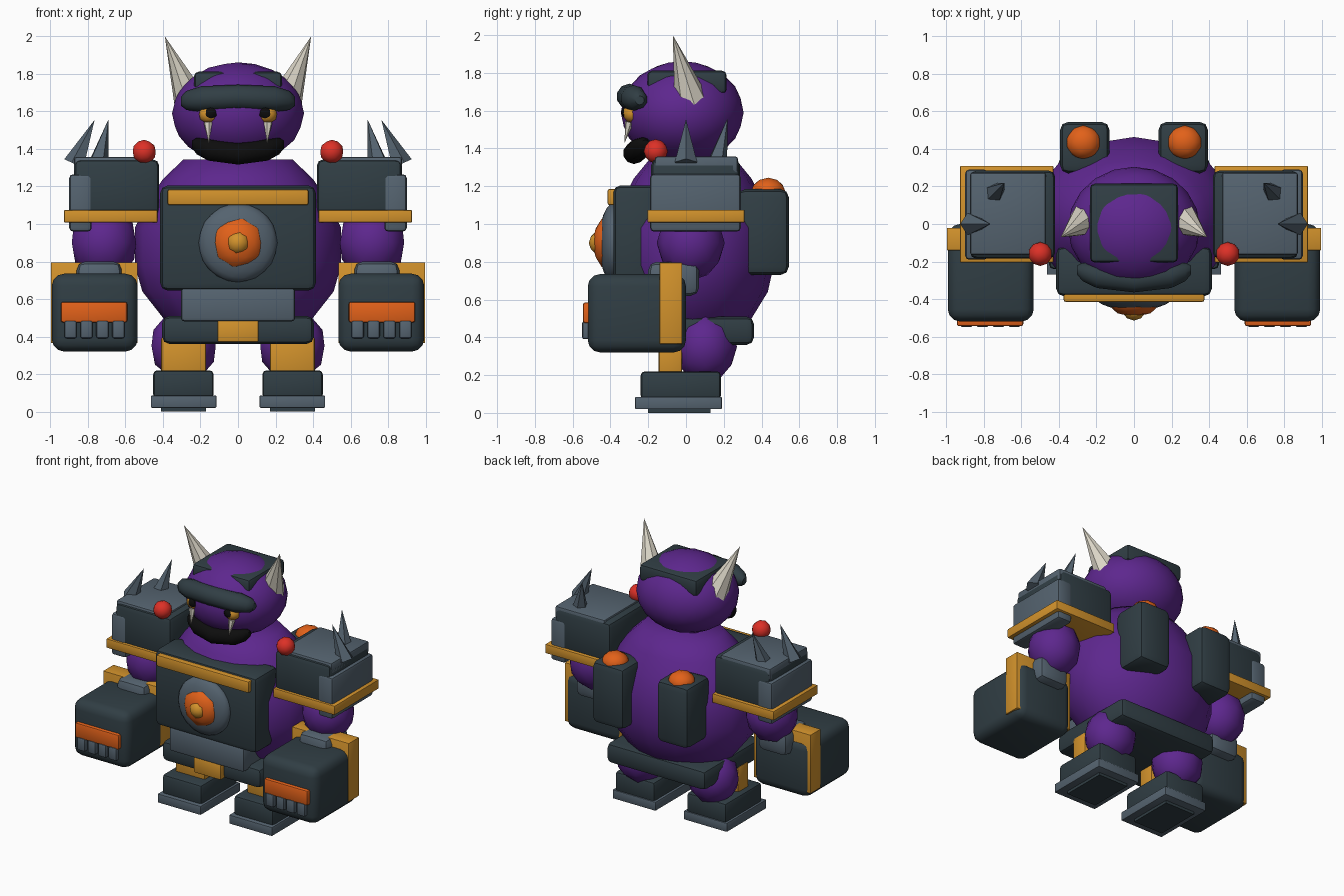
import bpy, bmesh, math
from mathutils import Matrix, Vector

cube = bpy.data.objects.get("Cube")
if cube:
    bpy.data.objects.remove(cube, do_unlink=True)


def material(name, rgb):
    m = bpy.data.materials.new(name)
    m.use_nodes = True
    m.diffuse_color = (*rgb, 1)
    bsdf = next(n for n in m.node_tree.nodes if n.type == 'BSDF_PRINCIPLED')
    bsdf.inputs["Base Color"].default_value = (*rgb, 1)
    bsdf.inputs["Roughness"].default_value = 0.7
    return m


purple = material("purple_skin", (0.11, 0.02, 0.27))
dark = material("dark_armour", (0.03, 0.048, 0.058))
steel = material("grey_steel", (0.09, 0.125, 0.16))
gold = material("gold_trim", (0.65, 0.29, 0.025))
orange = material("orange_glow", (0.76, 0.12, 0.01))
red = material("red_light", (0.72, 0.03, 0.02))
ivory = material("ivory_horn", (0.72, 0.68, 0.58))
black = material("black", (0.004, 0.004, 0.004))


def finish(bm, name, mat, pair=False, angle=40):
    """Make an object; a pair is built on the +x side and mirrored."""
    bmesh.ops.recalc_face_normals(bm, faces=bm.faces)
    for side in (("left", "right") if pair else ("",)):
        if side == "right":
            bmesh.ops.scale(bm, vec=(-1, 1, 1), verts=bm.verts)
            bmesh.ops.reverse_faces(bm, faces=bm.faces)
        full = f"{side}_{name}" if side else name
        me = bpy.data.meshes.new(full)
        bm.to_mesh(me)
        me.materials.append(mat)
        me.polygons.foreach_set("use_smooth", [True] * len(me.polygons))
        me.set_sharp_from_angle(angle=math.radians(angle))
        bpy.context.collection.objects.link(bpy.data.objects.new(full, me))
    bm.free()


def box(name, mat, x, y, z, bevel=0.0, pair=False, segments=2):
    """Box between (low, high) limits on each axis."""
    bm = bmesh.new()
    bmesh.ops.create_cube(bm, size=1)
    for v in bm.verts:
        v.co = [sum(r) / 2 + c * (r[1] - r[0]) for r, c in zip((x, y, z), v.co)]
    if bevel:
        bmesh.ops.bevel(bm, geom=bm.edges[:], offset=bevel, segments=segments,
                        profile=0.5, affect='EDGES')
    finish(bm, name, mat, pair)


def ball(name, mat, centre, radii, pair=False, detail=2):
    bm = bmesh.new()
    bmesh.ops.create_icosphere(bm, subdivisions=detail, radius=1)
    for v in bm.verts:
        v.co = [c + r * p for c, r, p in zip(centre, radii, v.co)]
    finish(bm, name, mat, pair, 45)


def cone(name, mat, base, tip, radius, sides, pair=True):
    base, tip = Vector(base), Vector(tip)
    bm = bmesh.new()
    bmesh.ops.create_cone(bm, cap_ends=True, segments=sides, radius1=radius,
                          radius2=0, depth=(tip - base).length)
    turn = (tip - base).to_track_quat('Z', 'Y').to_matrix().to_4x4()
    bm.transform(Matrix.Translation((base + tip) / 2) @ turn)
    finish(bm, name, mat, pair)


def lathe(profile, sides, squash=1.0):
    """Rings of (height, radius) about z, closed at both ends."""
    bm = bmesh.new()
    rings = []
    for h, r in profile:
        angles = [2 * math.pi * i / sides for i in range(sides)]
        rings.append([bm.verts.new((r * math.cos(a), r * squash * math.sin(a), h))
                      for a in angles])
    for low, high in zip(rings, rings[1:]):
        for i in range(sides):
            j = (i + 1) % sides
            bm.faces.new((low[i], low[j], high[j], high[i]))
    bm.faces.new(rings[0][::-1])
    bm.faces.new(rings[-1])
    return bm


def face_roll(name, mat, centre, half, radius, lift=0.0, back=0.0):
    """Sideways roll on the face, ends bent up by lift and back by back."""
    ends = [(1, 0.35), (0.9, 0.75), (0.65, 1)]
    profile = [(-h * half, r * radius) for h, r in ends] + [(0, radius)]
    profile += [(h * half, r * radius) for h, r in reversed(ends)]
    bm = lathe(profile, 10)
    bm.transform(Matrix.Rotation(math.pi / 2, 4, 'Y'))
    for v in bm.verts:
        bend = (v.co.x / half) ** 2
        v.co += Vector(centre) + Vector((0, back * bend, lift * bend))
    finish(bm, name, mat)


# Torso
bm = lathe([(0.37, 0.25), (0.5, 0.4), (0.64, 0.51), (0.78, 0.55),
            (0.98, 0.55), (1.12, 0.48), (1.24, 0.4), (1.345, 0.29)], 16, 0.78)
bm.transform(Matrix.Translation((0, 0.035, 0)))
finish(bm, "torso", purple, angle=60)

# Chest and waist armour
box("chest_plate", dark, (-0.415, 0.415), (-0.385, -0.12), (0.645, 1.205), 0.04)
box("chest_bar", gold, (-0.375, 0.375), (-0.415, -0.35), (1.1, 1.185), 0.01)
ball("core_ring", steel, (0, -0.385, 0.9), (0.21, 0.075, 0.21), detail=3)
ball("core_glow", orange, (0, -0.4, 0.9), (0.148, 0.095, 0.148))
ball("core_centre", gold, (0, -0.45, 0.9), (0.065, 0.065, 0.065))
box("abdomen_plate", steel, (-0.305, 0.305), (-0.37, -0.1), (0.48, 0.66), 0.02)
box("belt", dark, (-0.405, 0.405), (-0.32, 0.36), (0.36, 0.51), 0.04)
box("buckle", gold, (-0.11, 0.11), (-0.36, -0.28), (0.37, 0.485), 0.01)

# Back canisters
box("back_canister", dark, (0.13, 0.395), (0.27, 0.545), (0.73, 1.185), 0.045, True)
ball("canister_cap", orange, (0.27, 0.435, 1.17), (0.095, 0.092, 0.075), True)

# Head
ball("head", purple, (0, -0.02, 1.59), (0.352, 0.325, 0.272), detail=3)
box("head_band", dark, (-0.235, 0.235), (-0.205, 0.215), (1.69, 1.812), 0.025)
face_roll("brow", dark, (0, -0.3, 1.675), 0.305, 0.068, -0.02, 0.055)
face_roll("mouth", black, (0, -0.275, 1.375), 0.245, 0.058, 0.05, 0.06)
ball("eye", gold, (0.155, -0.285, 1.585), (0.055, 0.05, 0.05), True)
ball("pupil", black, (0.145, -0.322, 1.592), (0.035, 0.022, 0.035), True, 1)
cone("fang", ivory, (0.16, -0.3, 1.54), (0.155, -0.325, 1.43), 0.024, 6)
cone("horn", ivory, (0.255, 0.025, 1.66), (0.39, -0.07, 2.0), 0.09, 8)

# Shoulders
box("shoulder_block", dark, (0.42, 0.875), (-0.185, 0.285), (1.03, 1.345), 0.035, True)
box("shoulder_top", steel, (0.47, 0.875), (-0.165, 0.275), (1.27, 1.358), 0.015, True)
box("shoulder_side", steel, (0.78, 0.9), (-0.19, 0.29), (0.96, 1.265), 0.02, True)
box("shoulder_trim", gold, (0.43, 0.928), (-0.205, 0.31), (1.008, 1.075), 0.006, True)
cone("outer_spike", steel, (0.87, 0, 1.32), (0.765, 0, 1.555), 0.062, 5)
cone("inner_spike", steel, (0.745, 0.165, 1.33), (0.69, 0.22, 1.56), 0.055, 5)
ball("shoulder_light", red, (0.5, -0.16, 1.385), (0.064, 0.064, 0.064), True)

# Arms and gauntlets
ball("upper_arm", purple, (0.715, 0.025, 0.9), (0.18, 0.18, 0.2), True)
box("wrist", steel, (0.62, 0.86), (-0.2, 0.07), (0.62, 0.8), 0.045, True)
box("gauntlet", dark, (0.535, 0.993), (-0.52, 0.0), (0.32, 0.735), 0.065, True, 3)
box("cuff_plate", gold, (0.535, 0.998), (-0.14, -0.02), (0.365, 0.795), 0.004, True)
box("knuckle_plate", orange, (0.59, 0.945), (-0.545, -0.48), (0.475, 0.585), 0.012, True)
for i in range(4):
    x = 0.638 + i * 0.085
    box(f"finger_{i + 1}", steel, (x - 0.033, x + 0.033), (-0.55, -0.48),
        (0.39, 0.485), 0.012, True)

# Legs and boots
ball("leg", purple, (0.29, 0.1, 0.35), (0.18, 0.17, 0.19), True)
box("knee_guard", gold, (0.17, 0.41), (-0.145, -0.02), (0.18, 0.4), 0.015, True)
box("boot", dark, (0.13, 0.452), (-0.24, 0.185), (0.07, 0.22), 0.022, True)
box("sole", steel, (0.115, 0.465), (-0.27, 0.19), (0.02, 0.085), 0.006, True)
box("tread", dark, (0.17, 0.41), (-0.2, 0.13), (0.0, 0.04), 0.0, True)
